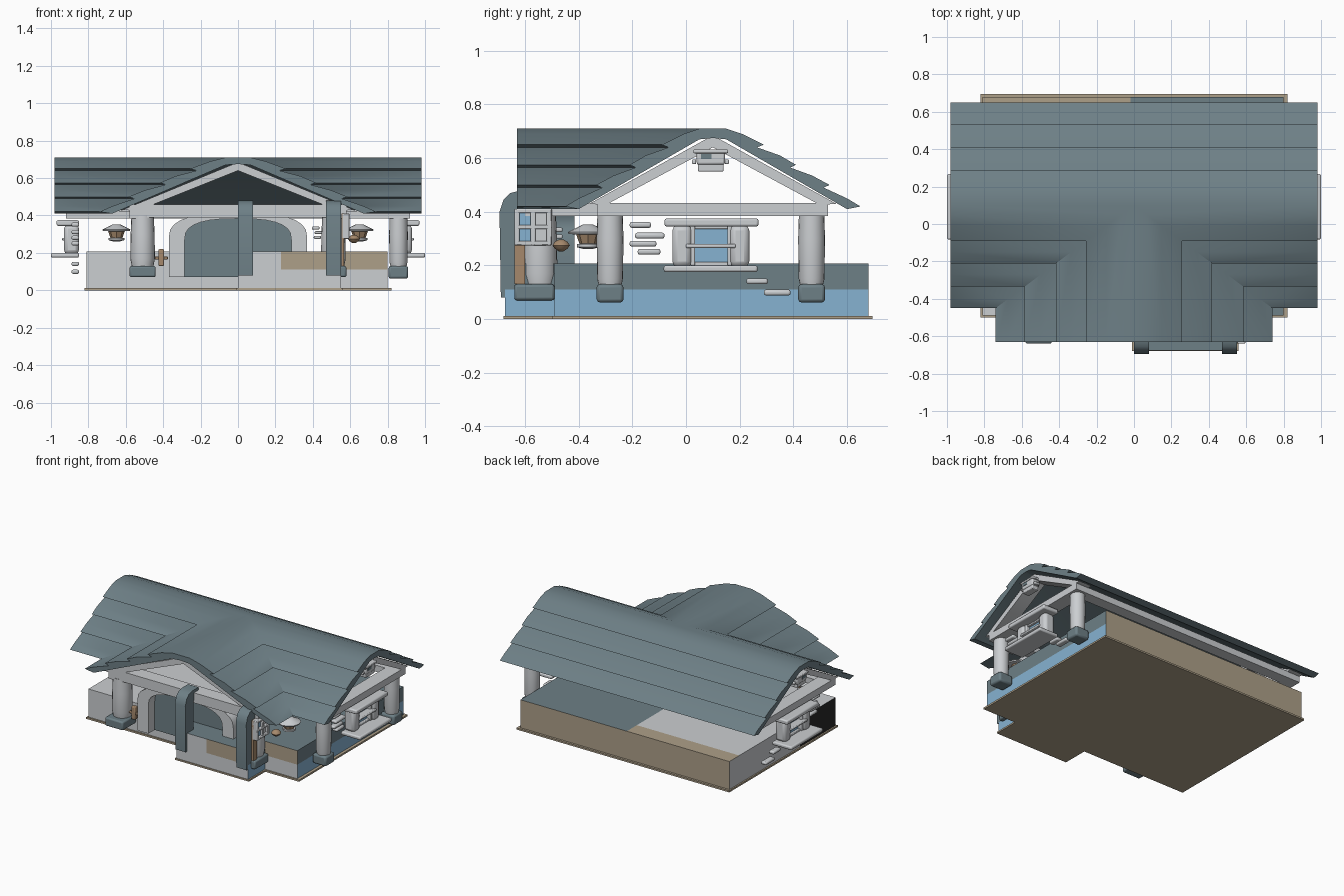
import bpy, bmesh, math
from mathutils import Vector

if "Cube" in bpy.data.objects:
    bpy.data.objects.remove(bpy.data.objects["Cube"])

def material(name, r, g, b):
    m = bpy.data.materials.new(name)
    m.diffuse_color = (r, g, b, 1)
    m.use_nodes = True
    m.node_tree.nodes["Principled BSDF"].inputs["Base Color"].default_value = m.diffuse_color
    return m

SLATE = material("slate", 0.155, 0.215, 0.24)
LIGHT = material("light_grey", 0.60, 0.62, 0.64)
BLUE = material("blue", 0.24, 0.45, 0.64)
TAN = material("tan", 0.42, 0.35, 0.25)
WOOD = material("wood", 0.38, 0.25, 0.15)
BLACK = material("black", 0.02, 0.02, 0.02)

def finish(bm, name, mats, bevel=0, smooth=True):
    bmesh.ops.recalc_face_normals(bm, faces=bm.faces[:])
    me = bpy.data.meshes.new(name)
    bm.to_mesh(me)
    bm.free()
    ob = bpy.data.objects.new(name, me)
    bpy.context.collection.objects.link(ob)
    for m in mats:
        me.materials.append(m)
    if bevel:
        mod = ob.modifiers.new("soft_edges", "BEVEL")
        mod.width, mod.segments = bevel, 2
    if smooth:
        bpy.ops.object.select_all(action="DESELECT")
        ob.select_set(True)
        bpy.context.view_layer.objects.active = ob
        bpy.ops.object.shade_smooth_by_angle(angle=math.radians(35))
    return ob

def box_bm(lo, hi):
    bm = bmesh.new()
    bmesh.ops.create_cube(bm, size=1)
    for v in bm.verts:
        v.co = [(l + h) / 2 + c * (h - l) for l, h, c in zip(lo, hi, v.co)]
    return bm

def box(name, x, y, z, mat, bevel=0):
    lo, hi = zip(*(sorted(p) for p in (x, y, z)))
    return finish(box_bm(lo, hi), name, [mat], bevel, bevel > 0)

def prism(name, pts, axis, a, b, mat):
    """Extrude (horizontal, z) points along x or y."""
    bm = bmesh.new()
    place = (lambda p, t: (t, p[0], p[1])) if axis == "x" else (lambda p, t: (p[0], t, p[1]))
    A, B = ([bm.verts.new(place(p, t)) for p in pts] for t in (a, b))
    bm.faces.new(A)
    bm.faces.new(B[::-1])
    n = len(pts)
    for i in range(n):
        bm.faces.new((A[i], A[(i + 1) % n], B[(i + 1) % n], B[i]))
    return finish(bm, name, [mat])

def lathe(name, at, rings, mat, n=20):
    """Round solid from (radius, z) rings."""
    bm = bmesh.new()
    loops = [[bm.verts.new((at[0] + r * math.cos(t * math.tau / n),
                            at[1] + r * math.sin(t * math.tau / n), z)) for t in range(n)]
             for r, z in rings]
    for A, B in zip(loops, loops[1:]):
        for i in range(n):
            bm.faces.new((A[i], A[(i + 1) % n], B[(i + 1) % n], B[i]))
    bm.faces.new(loops[0])
    bm.faces.new(loops[-1])
    return finish(bm, name, [mat])

# --- Roof: one stepped half profile swept round the cross gable ---
K, RIDGE = 1.345, 0.10
half = [(0, .71), (.05, .71), (.11, .69), (.19, .65), (.165, .64), (.25, .61), (.31, .575),
        (.288, .565), (.37, .535), (.435, .5), (.413, .49), (.5, .45), (.55, .42), (.50, .41),
        (.05, .67), (0, .675)]
bm = bmesh.new()
def sweep(columns):
    rows = [[bm.verts.new(c(h) + (z,)) for h, z in half] for c in columns]
    for A, B in zip(rows, rows[1:]):
        for i in range(len(half) - 1):
            bm.faces.new((A[i], A[i + 1], B[i + 1], B[i]))
    bm.faces.new(rows[0])
    bm.faces.new(rows[-1])
for s in (-1, 1):
    sweep([lambda h: (s * .98, RIDGE - h), lambda h: (s * K * h, RIDGE - h),
           lambda h: (s * K * h, -.63)])
sweep([lambda h: (-.98, RIDGE + h), lambda h: (.98, RIDGE + h)])
bmesh.ops.remove_doubles(bm, verts=bm.verts[:], dist=1e-5)
finish(bm, "roof", [SLATE])

# --- Gable frames and ring beams ---
bar = [(0, .64), (0, .685), (.46, .43), (.40, .425)]
for s in (-1, 1):
    for d in (-1, 1):
        prism("side_gable_bar", [(RIDGE + d * h, z) for h, z in bar], "x", s * .82, s * .92, LIGHT)
    prism("front_gable_bar", [(s * h * K, z) for h, z in bar], "y", -.60, -.50, LIGHT)
    box("side_beam", (s * .82, s * .92), (-.33, .53), (.385, .432), LIGHT)
    box("front_side_beam", (s * .5, s * .9), (-.33, -.25), (.385, .425), LIGHT)
    box("wing_beam", (s * .5, s * .58), (-.6, -.3), (.385, .43), LIGHT)
box("front_beam", (-.58, .58), (-.60, -.50), (.39, .46), LIGHT)
box("back_beam", (-.9, .9), (.45, .53), (.385, .43), LIGHT)

# --- Base: painted by direction and position ---
def base(name, lo, hi):
    bm = box_bm(lo, hi)
    for axis, cut in ((2, .11), (0, -.02), (0, .23), (1, -.1), (1, .57)):
        no = Vector([float(i == axis) for i in range(3)])
        bmesh.ops.bisect_plane(bm, geom=bm.verts[:] + bm.edges[:] + bm.faces[:],
                               plane_co=no * cut, plane_no=no)
    bm.normal_update()
    for f in bm.faces:
        n, c = f.normal, f.calc_center_median()
        if n.x > .5:
            m = 0 if c.z > .11 else 2
        elif n.x < -.5:
            m = 4 if c.y < -.1 and lo[0] < -.5 else 1
        elif n.y < -.5:
            m = 3 if c.x > .23 and c.z > .11 else 1
        elif n.z > .5:
            m = 0 if c.x > -.02 else (3 if c.y > .57 else 1)
        else:
            m = 3
        f.material_index = m
    finish(bm, name, [SLATE, LIGHT, BLUE, TAN, BLACK], smooth=False)
base("base", (-.81, -.49, .008), (.80, .68, .207))
base("front_step", (0, -.675, .008), (.55, -.488, .207))
box("ground_plate", (-.82, .82), (-.50, .695), (0, .012), TAN)
box("step_plate", (-.01, .56), (-.68, -.49), (0, .011), TAN)

# --- Columns with slate feet ---
for s in (-1, 1):
    lathe("front_column", (s * .51, -.545), [(.056, .12), (.066, .17), (.064, .3), (.06, .40)], LIGHT)
    box("front_column_foot", (s * .44, s * .58), (-.64, -.49), (.07, .13), SLATE, .01)
for y in (-.283, .468):
    lathe("side_column", (.858, y), [(.04, .115), (.048, .15), (.05, .3), (.047, .40)], LIGHT)
    box("side_column_foot", (.805, .91), (y - .05, y + .05), (.062, .13), SLATE, .012)

# --- Arched door ---
def arch(w, spring, top, n=14):
    pts = [(-w, .07)]
    for i in range(n + 1):
        t = math.pi * (1 - i / n)
        c, s = math.cos(t), math.sin(t)
        pts.append((w * math.copysign(abs(c) ** .75, c), spring + (top - spring) * abs(s) ** .75))
    return pts + [(w, .07)]
prism("door_frame", arch(.37, .28, .415) + arch(.285, .27, .383)[::-1], "y", -.58, -.49, LIGHT)
prism("door", arch(.35, .28, .405), "y", -.51, -.415, SLATE)
box("door_handle", (-.425, -.395), (-.57, -.54), (.13, .22), WOOD, .006)
box("door_handle_bar", (-.445, -.375), (-.565, -.545), (.165, .18), WOOD, .004)

# --- Curved slate posts in front ---
hook = [(-.69, .08), (-.695, .40), (-.68, .445), (-.655, .47), (-.615, .48), (-.55, .48),
        (-.55, .45), (-.59, .435), (-.605, .40), (-.60, .08)]
for x in (0, .47):
    prism("curved_post", hook, "x", x, x + .08, SLATE)

# --- Small window and knob beside the entrance ---
for y in (-.63, -.57, -.51):
    box("shutter_upright", (.555, .595), (y - .01, y + .01), (.275, .41), LIGHT, .004)
for z in (.283, .343, .403):
    box("shutter_rail", (.555, .595), (-.64, -.50), (z - .008, z + .008), LIGHT, .004)
box("shutter_pane_blue", (.57, .578), (-.63, -.57), (.28, .40), BLUE)
box("shutter_pane_light", (.57, .578), (-.57, -.51), (.28, .40), LIGHT)
box("shutter_back", (.553, .568), (-.64, -.60), (.13, .41), WOOD)
lathe("knob", (.62, -.465), [(.008, .252), (.024, .263), (.032, .275), (.024, .288), (.008, .297)], WOOD)

# --- Side windows, bricks, lanterns and gable lamps, mirrored ---
bricks = [(-.21, -.13, .34), (-.19, -.08, .30), (-.21, -.11, .27), (-.18, -.095, .24),
          (.225, .305, .13), (.29, .39, .088)]
for s in (-1, 1):
    def part(name, x0, x1, y, z, mat=LIGHT, bevel=.008):
        return box(name, (s * x0, s * x1), y, z, mat, bevel)
    part("window_lintel", .85, .97, (-.08, .27), (.345, .375))
    part("window_sill", .85, 1.0, (-.083, .267), (.175, .20))
    for y in (-.015, .20):
        part("window_post", .85, .93, (y - .036, y + .036), (.195, .35), bevel=.02)
    for y in (.025, .163):
        part("window_frame", .86, .915, (y - .009, y + .009), (.2, .35), bevel=.004)
    part("window_pane", .88, .888, (.02, .165), (.21, .34), BLUE, 0)
    part("window_frame_rail", .86, .905, (.02, .165), (.198, .213), bevel=.004)
    part("window_frame_rail", .86, .905, (.02, .165), (.335, .35), bevel=.004)
    part("window_crossbar", .88, .94, (0, .185), (.265, .28), bevel=.005)
    for a, b, z in bricks:
        part("brick", .85, .89, (a, b), (z, z + .022))
    # lantern
    at = (s * .65, -.365)
    lathe("lantern_cap", at, [(.02, .352), (.035, .345), (.075, .325), (.072, .317), (.03, .315)], LIGHT, 12)
    lathe("lantern_body", at, [(.03, .275), (.045, .318)], WOOD, 8)
    lathe("lantern_base", at, [(.02, .262), (.042, .268), (.042, .28), (.02, .282)], LIGHT, 12)
    # lamp under the gable peak
    part("gable_lamp", .90, .96, (.04, .145), (.575, .625))
    part("gable_lamp_foot", .905, .955, (.045, .14), (.55, .58), bevel=.004)
    part("gable_lamp_cap", .89, .965, (.028, .157), (.618, .632), bevel=.004)
    part("gable_lamp_glass", .955, .963, (.055, .095), (.597, .616), SLATE, 0)
    for y in (.03, .152):
        part("gable_lamp_ear", .91, .95, (y - .008, y + .008), (.578, .595), bevel=.004)

# --- Bricks near the door ---
for x, z in ((.43, .30), (.415, .325), (.425, .275)):
    box("front_brick", (x - .02, x + .02), (-.50, -.46), (z, z + .016), LIGHT, .005)
